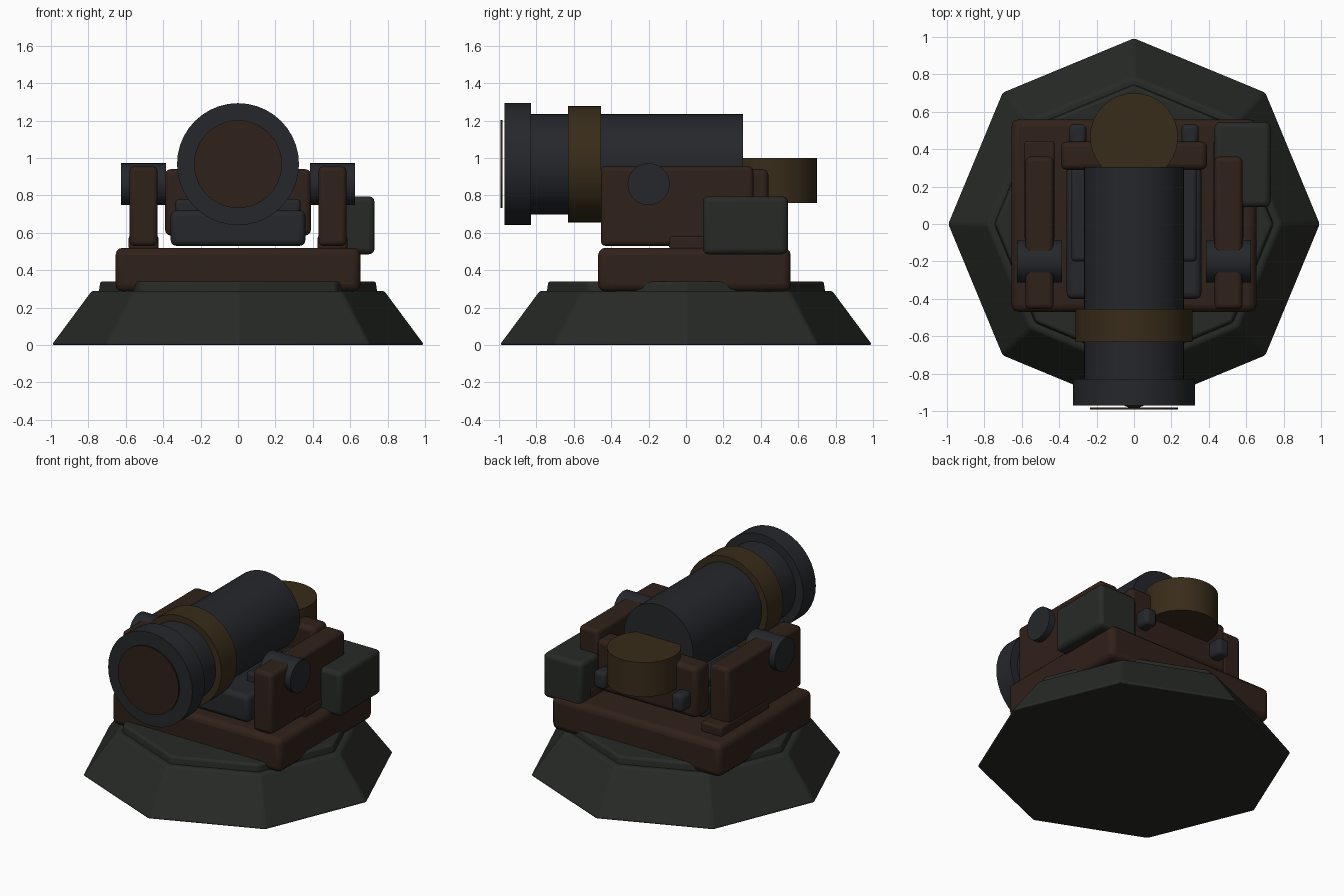
import bpy
import math
from mathutils import Vector

cube = bpy.data.objects.get("Cube")
if cube:
    bpy.data.objects.remove(cube, do_unlink=True)


def material(name, rgb):
    mat = bpy.data.materials.new(name)
    mat.use_nodes = True
    mat.diffuse_color = (*rgb, 1)
    mat.node_tree.nodes["Principled BSDF"].inputs["Base Color"].default_value = (*rgb, 1)
    return mat


iron = material("iron", (0.018, 0.02, 0.024))
wood = material("wood", (0.03, 0.015, 0.01))
stone = material("stone", (0.02, 0.023, 0.019))
brass = material("brass", (0.04, 0.025, 0.01))


def finish(obj, name, mat, bevel):
    obj.name = name
    obj.data.materials.append(mat)
    bpy.ops.object.transform_apply(location=False, rotation=True, scale=True)
    if bevel:
        mod = obj.modifiers.new("soft_edges", "BEVEL")
        mod.width = bevel
        mod.segments = 3
        mod.limit_method = "ANGLE"
    bpy.ops.object.shade_smooth_by_angle(angle=math.radians(35))
    return obj


def box(name, low, high, mat, bevel=0.03):
    low, high = Vector(low), Vector(high)
    bpy.ops.mesh.primitive_cube_add(size=1, location=(low + high) / 2)
    bpy.context.object.scale = high - low
    return finish(bpy.context.object, name, mat, bevel)


def cylinder(name, radius, start, end, axis, centre, mat, sides=40):
    """Cylinder from start to end along axis, passing through centre."""
    place = Vector(centre)
    place["xyz".index(axis)] = (start + end) / 2
    turn = {"x": (0, math.pi / 2, 0), "y": (math.pi / 2, 0, 0), "z": (0, 0, 0)}[axis]
    bpy.ops.mesh.primitive_cylinder_add(vertices=sides, radius=radius, depth=end - start,
                                        location=place, rotation=turn)
    return finish(bpy.context.object, name, mat, 0)


def octagon(name, bottom, top, low, high, bevel):
    bpy.ops.mesh.primitive_cone_add(vertices=8, radius1=bottom, radius2=top,
                                    depth=high - low, location=(0, 0, (low + high) / 2))
    return finish(bpy.context.object, name, stone, bevel)


# Stepped octagonal plinth
octagon("plinth", 1.0, 0.785, 0, 0.29, 0.015)
octagon("plinth_step", 0.75, 0.74, 0.27, 0.34, 0.015)

# Carriage deck and barrel bed
box("carriage_deck", (-0.655, -0.47, 0.285), (0.655, 0.56, 0.52), wood, 0.04)
box("barrel_bed", (-0.36, -0.4, 0.53), (0.36, 0.31, 0.72), iron)
box("rear_crossbar", (-0.39, 0.29, 0.585), (0.39, 0.44, 0.94), wood)

# Paired cheeks, wedges, trunnions, bed blocks and bolts
for side, label in ((1, "left"), (-1, "right")):
    def pair(name, inner, outer, mat, bevel):
        xs = sorted((side * inner[0], side * outer[0]))
        return box(f"{label}_{name}", (xs[0], *inner[1:]), (xs[1], *outer[1:]), mat, bevel)

    pair("cheek", (0.43, -0.455, 0.53), (0.58, 0.36, 0.955), wood, 0.025)
    pair("wedge", (0.425, -0.09, 0.51), (0.585, 0.445, 0.585), wood, 0.015)
    pair("bed_block", (0.2, -0.2, 0.7), (0.335, 0.3, 0.78), iron, 0.02)
    pair("bolt", (0.255, 0.42, 0.65), (0.345, 0.535, 0.77), iron, 0.025)
    ends = sorted((side * 0.385, side * 0.625))
    cylinder(f"{label}_trunnion", 0.112, *ends, "x", (0, -0.2, 0.86), iron)

# Barrel along the y axis
axis = (0, 0, 0.967)
cylinder("barrel", 0.268, -0.86, 0.305, "y", axis, iron)
cylinder("muzzle_ring", 0.326, -0.97, -0.83, "y", axis, iron)
cylinder("barrel_band", 0.312, -0.63, -0.455, "y", axis, brass)
cylinder("bore_disc", 0.235, -0.992, -0.982, "y", axis, wood)

# Upright drum at the breech
cylinder("breech_drum", 0.235, 0.76, 1.0, "z", (0, 0.465, 0), brass)

# Supply chest on the left side only
box("supply_chest", (0.43, 0.09, 0.485), (0.73, 0.545, 0.795), stone, 0.03)
